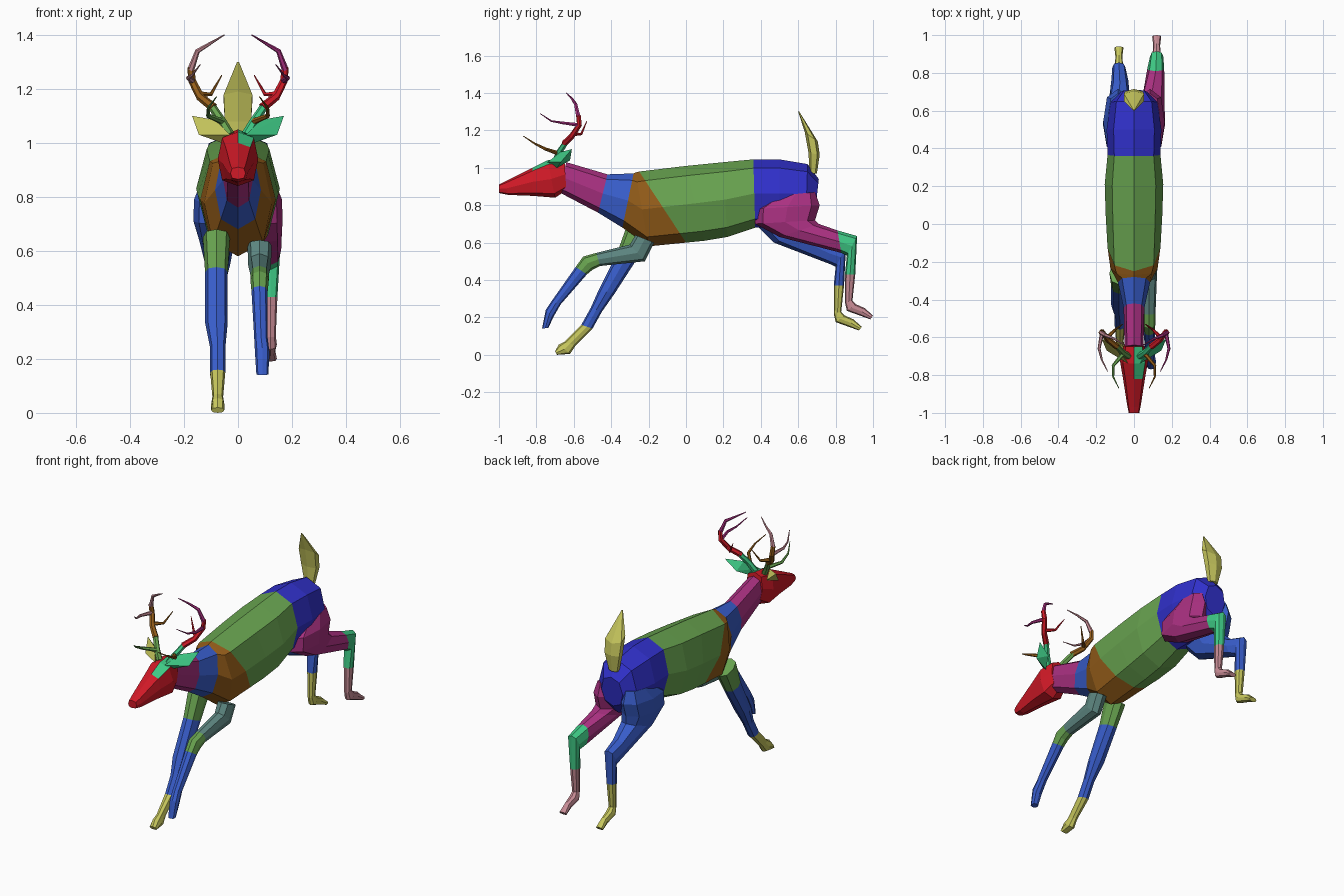
import bpy
import bmesh
from math import cos, sin, pi, copysign
from mathutils import Vector

cube = bpy.data.objects.get("Cube")
if cube:
    bpy.data.objects.remove(cube, do_unlink=True)


# Materials
def material(name, *rgb):
    mat = bpy.data.materials.new(name)
    mat.use_nodes = True
    mat.diffuse_color = (*rgb, 1)
    shader = next(n for n in mat.node_tree.nodes if n.type == 'BSDF_PRINCIPLED')
    shader.inputs["Base Color"].default_value = (*rgb, 1)
    return mat


red = material("red", .64, .01, .02)
magenta = material("magenta", .4, .03, .22)
blue = material("blue", .04, .11, .6)
deep_blue = material("deep blue", .03, .03, .6)
brown = material("brown", .3, .11, .01)
green = material("leaf green", .14, .37, .08)
emerald = material("emerald", .05, .6, .24)
pink = material("dusty pink", .57, .26, .3)
olive = material("olive yellow", .57, .57, .11)
teal = material("grey teal", .11, .24, .22)


# Helpers
def finish(name, bm, mats):
    bmesh.ops.recalc_face_normals(bm, faces=bm.faces)
    mesh = bpy.data.meshes.new(name)
    bm.to_mesh(mesh)
    bm.free()
    for mat in mats:
        mesh.materials.append(mat)
    obj = bpy.data.objects.new(name, mesh)
    bpy.context.collection.objects.link(obj)
    return obj


def soften(value, power):
    return copysign(abs(value) ** power, value)


def loft(name, sections, colours, sides=8, power=0.85):
    """Skin rings; a section is (centre x, half width, upper y z, lower y z)."""
    bm = bmesh.new()
    rings = []
    for x, half, y_up, z_up, y_low, z_low in sections:
        upper, lower = Vector((x, y_up, z_up)), Vector((x, y_low, z_low))
        middle, reach = (upper + lower) / 2, (upper - lower) / 2
        ring = []
        for i in range(sides):
            angle = pi / 2 + 2 * pi * i / sides
            across = Vector((half * soften(cos(angle), power), 0, 0))
            ring.append(bm.verts.new(middle + across + reach * soften(sin(angle), power)))
        rings.append(ring)
    mats = list(dict.fromkeys(colours))
    for a, b, colour in zip(rings, rings[1:], colours):
        for i in range(sides):
            j = (i + 1) % sides
            face = bm.faces.new((a[i], a[j], b[j], b[i]))
            face.material_index = mats.index(colour)
    for ring, colour in ((rings[0], colours[0]), (rings[-1], colours[-1])):
        bm.faces.new(ring).material_index = mats.index(colour)
    return finish(name, bm, mats)


def hull(name, points, mat):
    bm = bmesh.new()
    for p in points:
        bm.verts.new(p)
    bmesh.ops.convex_hull(bm, input=bm.verts)
    return finish(name, bm, [mat])


def horn(name, side, points, thick, thin, mat):
    """Tapered faceted tube, mirrored in x by side."""
    curve = bpy.data.curves.new(name, 'CURVE')
    curve.dimensions = '3D'
    curve.bevel_depth = 1
    curve.bevel_resolution = 1
    curve.use_fill_caps = True
    spline = curve.splines.new('POLY')
    spline.points.add(len(points) - 1)
    for i, (point, (x, y, z)) in enumerate(zip(spline.points, points)):
        point.co = (side * x, y, z, 1)
        point.radius = thick + (thin - thick) * i / (len(points) - 1)
    spline.use_smooth = False
    curve.materials.append(mat)
    obj = bpy.data.objects.new(name, curve)
    bpy.context.collection.objects.link(obj)
    bpy.ops.object.select_all(action='DESELECT')
    obj.select_set(True)
    bpy.context.view_layer.objects.active = obj
    bpy.ops.object.convert(target='MESH')


# Torso, from chest to rump
loft("torso", [
    (0, .085, -.28, .97, -.34, .68),
    (0, .125, -.27, .975, -.2, .58),
    (0, .14, -.25, .98, 0, .6),
    (0, .15, 0, 1.01, .1, .61),
    (0, .155, .2, 1.03, .22, .63),
    (0, .14, .36, 1.045, .37, .68),
    (0, .145, .5, 1.045, .5, .68),
    (0, .125, .65, 1.02, .64, .7),
    (0, .07, .71, .94, .69, .76),
], [brown] * 2 + [green] * 3 + [deep_blue] * 3)

# Neck
loft("neck", [
    (0, .05, -.64, 1.03, -.68, .87),
    (0, .055, -.42, .965, -.47, .76),
    (0, .085, -.28, .97, -.34, .68),
], [magenta, blue])

# Head, with a coloured brow patch on the left
head = loft("head", [
    (0, .028, -1, .91, -1, .865),
    (0, .036, -.97, .925, -.95, .855),
    (0, .058, -.82, 1, -.82, .85),
    (0, .075, -.74, 1.04, -.7, .84),
    (0, .055, -.65, 1.05, -.64, .88),
], [red] * 4, power=0.7)
head.data.materials.append(emerald)
for face in head.data.polygons:
    if face.center.x > 0 and face.center.y > -.8 and face.normal.z > .5:
        face.material_index = 1

# Tail
loft("tail", [
    (0, .03, .66, .97, .7, .97),
    (0, .055, .655, 1.08, .715, 1.07),
    (0, .06, .635, 1.19, .705, 1.14),
    (0, .004, .6, 1.3, .606, 1.3),
], [olive] * 3, sides=6)

# Hind legs: one stride pose, lower part offset on the right
HIND = [
    (.085, .05, .69, .87, .48, .85),
    (.085, .078, .715, .8, .37, .78),
    (.085, .08, .69, .72, .37, .7),
    (.09, .065, .71, .7, .5, .63),
    (.1, .045, .81, .665, .83, .545),
    (.105, .035, .915, .635, .86, .53),
    (.105, .026, .905, .43, .85, .43),
    (.105, .02, .89, .29, .85, .28),
    (.105, .024, .91, .27, .86, .235),
    (.105, .018, .955, .25, .93, .21),
    (.105, .024, 1, .21, .985, .19),
]
for label, side, shift, drop, colours in (
        ("left", 1, 0, 0, [magenta] * 4 + [emerald] * 2 + [pink] * 4),
        ("right", -1, -.06, -.06, [blue] * 6 + [olive] * 4)):
    pose = []
    for i, (x, half, yu, zu, yl, zl) in enumerate(HIND):
        k = min(1, max(0, i - 2) / 2)
        out = (.015 if side > 0 else -.025) * k
        pose.append((side * (x + out), half, yu + shift * k, zu + drop * k,
                     yl + shift * k, zl + drop * k))
    loft(label + "_hind_leg", pose, colours)

# Front legs
loft("left_front_leg", [
    (.08, .045, -.27, .64, -.17, .6),
    (.08, .042, -.3, .59, -.22, .5),
    (.08, .034, -.48, .545, -.46, .475),
    (.08, .034, -.55, .525, -.5, .455),
    (.08, .03, -.59, .47, -.53, .43),
    (.085, .025, -.72, .285, -.67, .27),
    (.09, .027, -.75, .24, -.71, .2),
    (.09, .022, -.77, .14, -.735, .145),
], [teal] * 2 + [green] * 2 + [blue] * 3)
loft("right_front_leg", [
    (-.08, .05, -.32, .68, -.2, .62),
    (-.08, .042, -.37, .54, -.27, .5),
    (-.08, .042, -.47, .34, -.38, .33),
    (-.075, .028, -.51, .25, -.45, .23),
    (-.075, .028, -.56, .16, -.5, .14),
    (-.075, .02, -.65, .07, -.59, .05),
    (-.075, .025, -.68, .055, -.62, .005),
    (-.075, .024, -.7, .02, -.69, 0),
], [green] + [blue] * 3 + [olive] * 3)

# Ears and antlers
SETS = (
    ("left", 1, emerald, emerald, red, magenta, brown),
    ("right", -1, olive, green, brown, pink, green),
)
for label, s, ear, root, beam, crown, brow in SETS:
    hull(label + "_ear", [(s * x, y, z) for x, y, z in (
        (.03, -.74, 1.03), (.06, -.69, 1), (.085, -.67, 1.085), (.17, -.61, 1.1),
        (.145, -.67, 1.03), (.1, -.62, 1.04))], ear)
    horn(label + "_antler_root", s, [
        (.03, -.7, 1.03), (.06, -.68, 1.08), (.1, -.64, 1.14)], .018, .015, root)
    horn(label + "_antler_beam", s, [
        (.09, -.65, 1.13), (.14, -.61, 1.17), (.17, -.57, 1.23),
        (.175, -.575, 1.28)], .017, .013, beam)
    horn(label + "_antler_crown", s, [
        (.175, -.575, 1.27), (.15, -.59, 1.34), (.1, -.61, 1.37),
        (.05, -.64, 1.4)], .013, .002, crown)
    horn(label + "_front_tine", s, [
        (.17, -.58, 1.23), (.185, -.66, 1.24), (.17, -.72, 1.25),
        (.14, -.78, 1.29)], .011, .002, crown)
    horn(label + "_back_tine", s, [
        (.14, -.6, 1.18), (.1, -.56, 1.18), (.06, -.53, 1.25)], .012, .002, beam)
    horn(label + "_brow_tine", s, [
        (.06, -.69, 1.08), (.11, -.75, 1.1), (.11, -.81, 1.13),
        (.08, -.87, 1.17)], .012, .002, brow)
